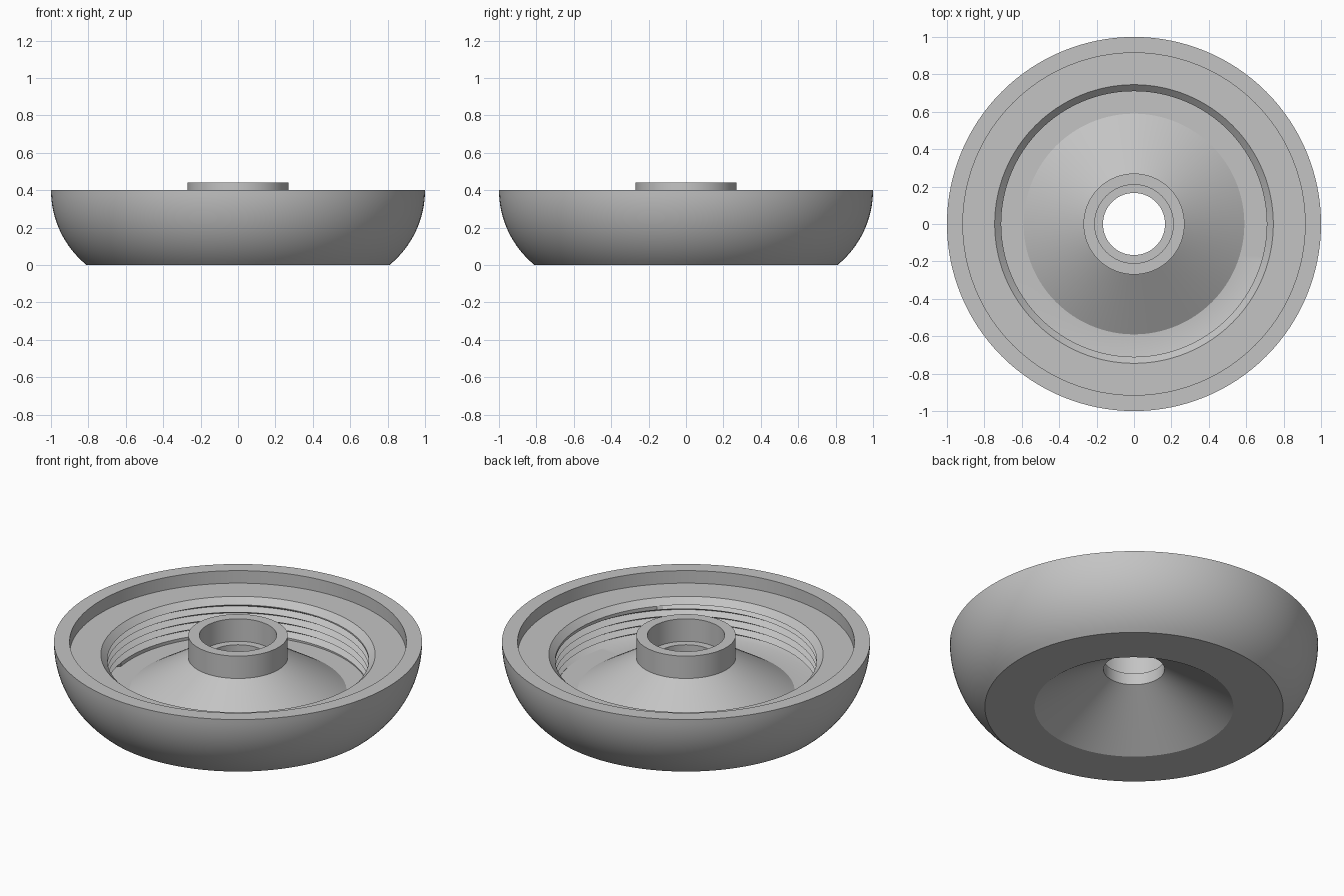
import bpy, bmesh
from math import sin, cos, pi, radians, floor

cube = bpy.data.objects.get("Cube")
if cube:
    bpy.data.objects.remove(cube, do_unlink=True)

SEGMENTS = 128
WALL, ROOT = 0.71, 0.746          # thread crest and root radii
FLOOR, TOP = 0.105, 0.29          # threaded wall height range
PITCH = 0.042


def outer_arc(steps=16, radius=0.516, height=0.4):
    """Rounded outer wall, vertical at the rim."""
    start = radians(-50.8)
    pts = []
    for i in range(steps + 1):
        a = start * (1 - i / steps)
        pts.append((1 - radius + radius * cos(a), height + radius * sin(a)))
    pts[0] = (pts[0][0], 0)
    return pts


def thread(turn):
    """Section of the internal helical thread at a fraction of a turn."""
    pts = [(WALL, FLOOR)]
    for k in range(13):
        z = FLOOR + (k / 2 - 1 + turn) * PITCH
        inside = FLOOR + 0.001 < z < TOP - 0.001
        r = ROOT if inside and k % 2 else WALL
        pts.append((r, z if inside else (FLOOR if z < TOP - 0.05 else TOP)))
    pts.append((WALL, TOP))
    return pts


# Hub: bore, counterbore, boss and cone, from the underside to the floor
hub = [(0.54, 0), (0.166, 0.235), (0.166, 0.305), (0.21, 0.305), (0.21, 0.44),
       (0.27, 0.44), (0.27, 0.306), (0.59, FLOOR)]
# Rim: chamfer, ledge, step and flat top
rim = [(0.745, 0.325), (0.915, 0.325), (0.915, 0.4)]
shell = outer_arc()[::-1]

# Sweep the section round the axis
bm = bmesh.new()
rows = []
for i in range(SEGMENTS + 1):
    a = 2 * pi * i / SEGMENTS
    section = hub + thread(i / SEGMENTS) + rim + shell
    rows.append([bm.verts.new((r * cos(a), r * sin(a), z)) for r, z in section])


def bridge(row_a, row_b, shift=0):
    n = len(row_a)
    for j in range(n):
        k = (j + 1) % n
        quad = [row_a[j], row_b[j], row_b[k], row_a[k]]
        bm.faces.new(quad)


for row_a, row_b in zip(rows, rows[1:]):
    bridge(row_a, row_b)
bmesh.ops.remove_doubles(bm, verts=bm.verts, dist=0.0001)
bmesh.ops.dissolve_degenerate(bm, dist=0.0001, edges=bm.edges)
bmesh.ops.recalc_face_normals(bm, faces=bm.faces)

mesh = bpy.data.meshes.new("threaded_dish")
bm.to_mesh(mesh)
bm.free()
dish = bpy.data.objects.new("threaded_dish", mesh)
bpy.context.collection.objects.link(dish)

# Plain grey material
grey = bpy.data.materials.new("plain_grey")
grey.use_nodes = True
colour = (0.55, 0.55, 0.55, 1)
grey.diffuse_color = colour
grey.node_tree.nodes["Principled BSDF"].inputs["Base Color"].default_value = colour
mesh.materials.append(grey)

bpy.ops.object.select_all(action="DESELECT")
dish.select_set(True)
bpy.context.view_layer.objects.active = dish
bpy.ops.object.shade_smooth_by_angle(angle=radians(28))
